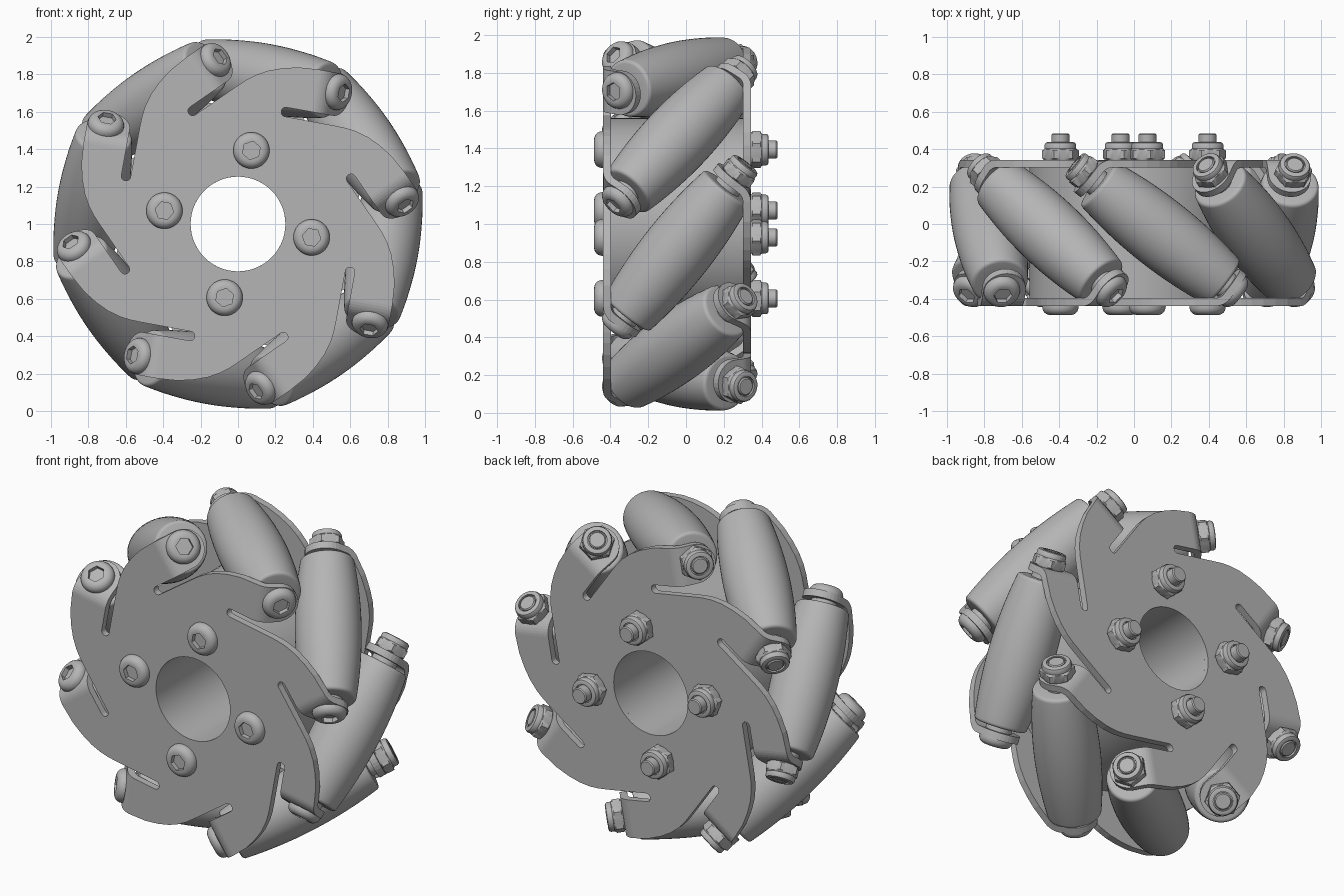
import bpy, bmesh
from math import sin, cos, tan, pi, radians, degrees, atan2
from mathutils import Vector

cube = bpy.data.objects.get("Cube")
if cube:
    bpy.data.objects.remove(cube)

COUNT = 8
STEP = 2 * pi / COUNT
START = radians(-10.3)       # angle of the first roller
TILT = radians(52)           # roller axis against the wheel axle
RADIUS = 0.79                # wheel axle to roller axis
MID_Y = -0.0475
PLATE = 0.37                 # middle of each plate from MID_Y
THICK = 0.042
AXLE = Vector((0, 1, 0))

metal = bpy.data.materials.new("plain grey")
metal.use_nodes = True
GREY = (0.46, 0.46, 0.46, 1)
metal.diffuse_color = GREY
metal.node_tree.nodes["Principled BSDF"].inputs["Base Color"].default_value = GREY


def finish(name, bm, smooth=True):
    """Turn a bmesh into an object, with sharp edges kept."""
    bmesh.ops.remove_doubles(bm, verts=bm.verts, dist=1e-5)
    bmesh.ops.recalc_face_normals(bm, faces=bm.faces)
    for f in bm.faces:
        f.smooth = smooth
    for e in bm.edges:
        e.smooth = len(e.link_faces) == 2 and e.calc_face_angle(0) < radians(30)
    mesh = bpy.data.meshes.new(name)
    bm.to_mesh(mesh)
    bm.free()
    mesh.materials.append(metal)
    obj = bpy.data.objects.new(name, mesh)
    bpy.context.collection.objects.link(obj)
    return obj


def radial(angle):
    return Vector((cos(angle), 0, sin(angle)))


def place(angle, u, v, w):
    """u outward, v around the wheel, w along the axle."""
    return radial(angle) * u + radial(angle + pi / 2) * v + Vector((0, MID_Y + w, 1))


def lathe(name, rows, origin, axis, ref, segs=48, closed=False):
    """Rows are (radius, height) or (radius, height, True) for a hexagon."""
    bm = bmesh.new()
    e2 = axis.cross(ref)
    rings = []
    for row in rows:
        ring = []
        for i in range(segs):
            a = 2 * pi * i / segs
            r = row[0]
            if len(row) > 2:
                r *= cos(pi / 6) / cos(a % (pi / 3) - pi / 6)
            ring.append(bm.verts.new(origin + axis * row[1] + (ref * cos(a) + e2 * sin(a)) * r))
        rings.append(ring)
    pairs = list(zip(rings, rings[1:]))
    if closed:
        pairs.append((rings[-1], rings[0]))
    for a, b in pairs:
        for i in range(segs):
            j = (i + 1) % segs
            bm.faces.new((a[i], a[j], b[j], b[i]))
    if not closed:
        bm.faces.new(rings[0])
        bm.faces.new(rings[-1])
    return finish(name, bm)


def button_head(name, origin, axis, ref):
    """Domed screw head with a hexagonal socket."""
    dome = [(0.055 + 0.042 * cos(a), 0.006 + 0.042 * sin(a))
            for a in [pi / 2 * i / 6 for i in range(7)]]
    rows = [(0.097, 0)] + dome + [(0.05, 0.048, True), (0.05, 0.02, True)]
    lathe(name, rows, origin, axis, ref)


def lock_nut(name, origin, axis, ref, tip):
    """Hexagonal nut with a rounded collar and the bolt end."""
    rows = [(0.085, 0), (0.1, 0.008, True), (0.1, 0.05, True), (0.088, 0.056), (0.084, 0.06),
            (0.084, 0.08), (0.079, 0.09), (0.07, 0.094), (0.055, 0.094), (0.055, 0.08),
            (0.048, 0.08), (0.048, tip - 0.006), (0.042, tip)]
    lathe(name, rows, origin, axis, ref)


def roller_profile():
    half, mid, end, fillet = 0.43, 0.187, 0.15, 0.02
    body = []
    for i in range(-10, 11):
        s = (half - fillet) * i / 10
        body.append((mid - (mid - end) * (s / half) ** 2, s))
    r = body[-1][0]
    cap = [(r - fillet + fillet * cos(a), half - fillet + fillet * sin(a))
           for a in [pi / 2 * i / 4 for i in range(1, 5)]]
    cap += [(0.075, half), (0.075, 0.462), (0.05, 0.462), (0.05, 0.5)]
    return [(r, -s) for r, s in reversed(cap)] + body + cap


def turn(u, v):
    """Move a point of one sector's outline on to the next sector."""
    return (u * cos(STEP) - v * sin(STEP), u * sin(STEP) + v * cos(STEP))


def side_plate(name, side):
    """Sheet plate with a slit and a folded tab for each roller."""
    bend = 0.08
    inner, outer, slit, slit_end = 0.66, 0.89, 0.025, -0.145
    # sharp fold position from the tab plane, then the start of the rounded bend
    reach = (PLATE - 0.48 * cos(TILT)) / sin(TILT)
    fold = -0.48 * sin(TILT) + reach * cos(TILT)
    start = fold + bend * tan(TILT / 2)
    mid_slit = inner - slit
    arc = [(mid_slit + slit * cos(a), slit_end + slit * sin(a))
           for a in [pi * i / 8 for i in range(9)]]
    outline = [turn(*p) for p in arc[4:]]
    outline += [(0.722, 0.14), (0.765, 0.095), (0.8, 0.05), (0.835, -0.012),
                (0.862, -0.085), (0.882, -0.17), (outer, start), (inner, start)]
    outline += arc[:5]
    a0 = atan2(arc[4][1], arc[4][0])
    outline += [(0.253 * cos(a0 + STEP * i / 12), 0.253 * sin(a0 + STEP * i / 12))
                for i in range(13)]
    rows = [(start - bend * sin(TILT * i / 6), -PLATE + bend * (1 - cos(TILT * i / 6)))
            for i in range(7)]
    straight = reach - bend * tan(TILT / 2)
    centre, half = (inner + outer) / 2, (outer - inner) / 2
    tab = []
    for i in range(17):
        a = pi * i / 16
        along = straight + half * sin(a)
        tab.append((centre + half * cos(a), rows[-1][0] - along * cos(TILT),
                    rows[-1][1] + along * sin(TILT)))
    tab += [(inner, *rows[-1]), (outer, *rows[-1])]

    bm = bmesh.new()
    for k in range(COUNT):
        angle = START + k * STEP

        def face(points):
            bm.faces.new([bm.verts.new(place(angle, u, v * side, w * side)) for u, v, w in points])

        face([(u, v, -PLATE) for u, v in outline])
        for a, b in zip(rows, rows[1:]):
            face([(outer, *a), (inner, *a), (inner, *b), (outer, *b)])
        face(tab)
    sheet = finish(name, bm, smooth=False)
    solid = sheet.modifiers.new("thickness", "SOLIDIFY")
    solid.thickness = THICK
    solid.offset = 0


side_plate("front_plate", 1)
side_plate("back_plate", -1)

# Hub drum with the axle bore
lathe("hub_drum", [(0.253, -0.36), (0.56, -0.36), (0.56, 0.36), (0.253, 0.36)],
      Vector((0, MID_Y, 1)), AXLE, radial(START), segs=96, closed=True)

# Rollers with their bolts
profile = roller_profile()
for k in range(COUNT):
    angle = START + k * STEP
    out = radial(angle)
    axis = (radial(angle + pi / 2) * sin(TILT) + AXLE * cos(TILT)).normalized()
    centre = place(angle, RADIUS, 0, 0)
    lathe(f"roller_{k + 1}", profile, centre, axis, out)
    button_head(f"roller_bolt_head_{k + 1}", centre - axis * 0.5, -axis, out)
    lock_nut(f"roller_nut_{k + 1}", centre + axis * 0.5, axis, out, 0.095)

# Four bolts through the hub
for k in range(4):
    angle = START + k * pi / 2
    out = radial(angle)
    face_w = PLATE + THICK / 2
    button_head(f"hub_bolt_head_{k + 1}", place(angle, 0.4, 0, -face_w), -AXLE, out)
    lock_nut(f"hub_nut_{k + 1}", place(angle, 0.4, 0, face_w), AXLE, out, 0.14)
